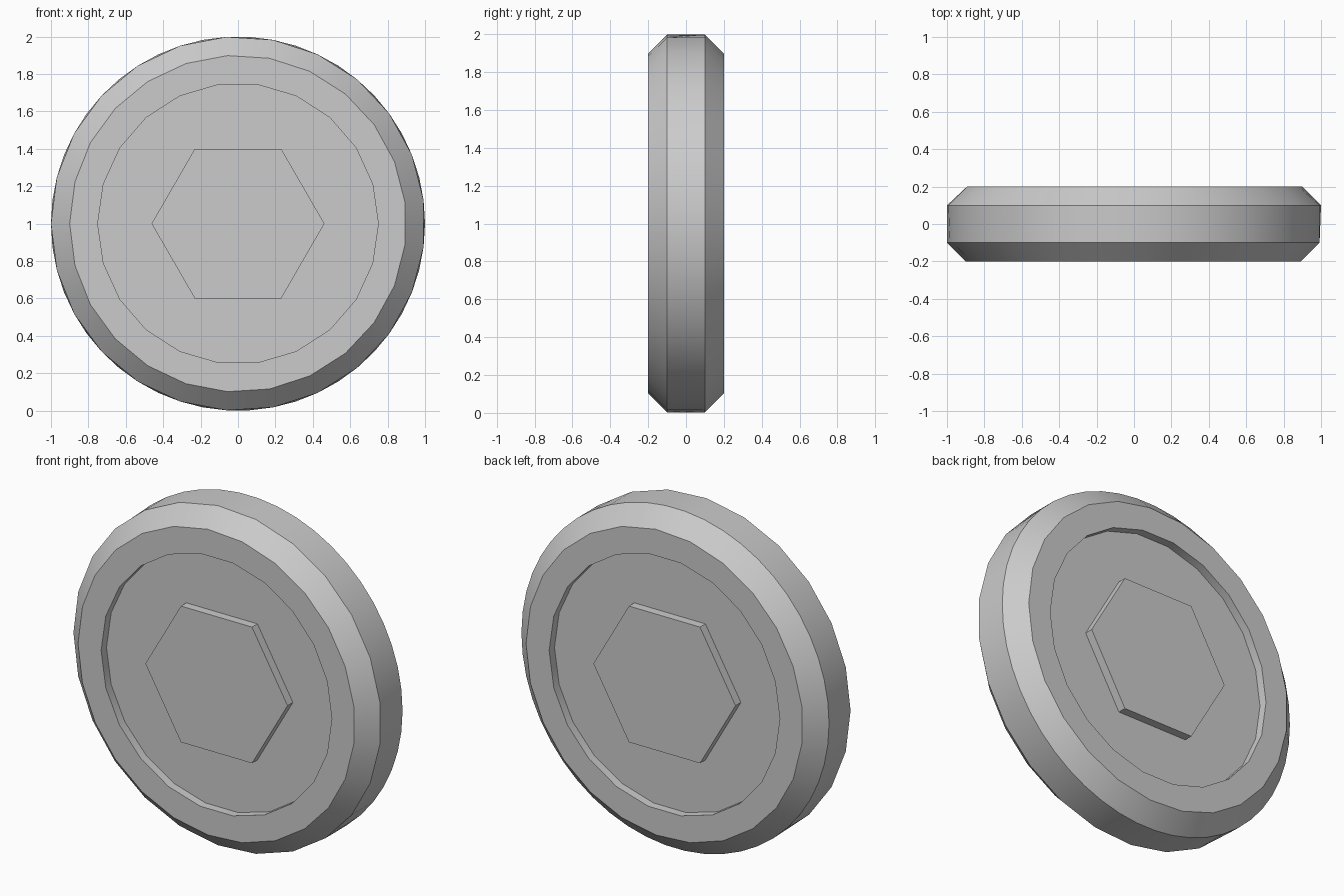
import bpy, bmesh
from math import sin, cos, pi

if "Cube" in bpy.data.objects:
    bpy.data.objects.remove(bpy.data.objects["Cube"])

N = 50            # points per ring; coarse rings read as 25 sides


def ring(bm, r, y, start=None):
    # start 0/1 flattens every other point onto the chord of a 25-sided ring
    verts = []
    for i in range(N):
        a = 2 * pi * i / N
        k = r if start is None or i % 2 == start else r * cos(2 * pi / N)
        verts.append(bm.verts.new((k * cos(a), y, 1 + k * sin(a))))
    return verts


def finish(name, bm):
    bmesh.ops.recalc_face_normals(bm, faces=bm.faces[:])
    mesh = bpy.data.meshes.new(name)
    bm.to_mesh(mesh)
    bm.free()
    obj = bpy.data.objects.new(name, mesh)
    bpy.context.collection.objects.link(obj)
    return obj


def prism(name, sides, r, y0, y1):
    bm = bmesh.new()
    loops = [[bm.verts.new((r * cos(2 * pi * i / sides), y, 1 + r * sin(2 * pi * i / sides)))
              for i in range(sides)] for y in (y0, y1)]
    for i in range(sides):
        j = (i + 1) % sides
        bm.faces.new((loops[0][i], loops[0][j], loops[1][j], loops[1][i]))
    for l in loops:
        bm.faces.new(l)
    return finish(name, bm)


# Chamfered disc body: coarse front rim, finer back rim
bm = bmesh.new()
rings = [ring(bm, 0.9, -0.2, 1), ring(bm, 1.0, -0.1, 1),
         ring(bm, 1.0, 0.1), ring(bm, 0.9, 0.2, 0)]
for a, b in zip(rings, rings[1:]):
    for i in range(N):
        j = (i + 1) % N
        bm.faces.new((a[i], a[j], b[j], b[i]))
bm.faces.new(rings[0])
bm.faces.new(rings[-1])
disc = finish("disc_body", bm)

# Shallow round recess on both faces
for side, y0, y1 in (("front", -0.3, -0.15), ("back", 0.15, 0.3)):
    cutter = prism(side + "_recess_cutter", 22, 0.75, y0, y1)
    cutter.hide_render = True
    cutter.hide_set(True)
    mod = disc.modifiers.new(side + "_recess", 'BOOLEAN')
    mod.operation = 'DIFFERENCE'
    mod.solver = 'EXACT'
    mod.object = cutter
bpy.context.view_layer.objects.active = disc
disc.select_set(True)
for mod in list(disc.modifiers):
    bpy.ops.object.modifier_apply(modifier=mod.name)
for obj in list(bpy.data.objects):
    if obj.name.endswith("_cutter"):
        bpy.data.objects.remove(obj)
bpy.ops.object.shade_smooth_by_angle(angle=0.6)

# Hexagonal bosses, flush with the outer faces
for side, s in (("front", -1), ("back", 1)):
    prism(side + "_hex_boss", 6, 0.462, s * 0.15, s * 0.2)
